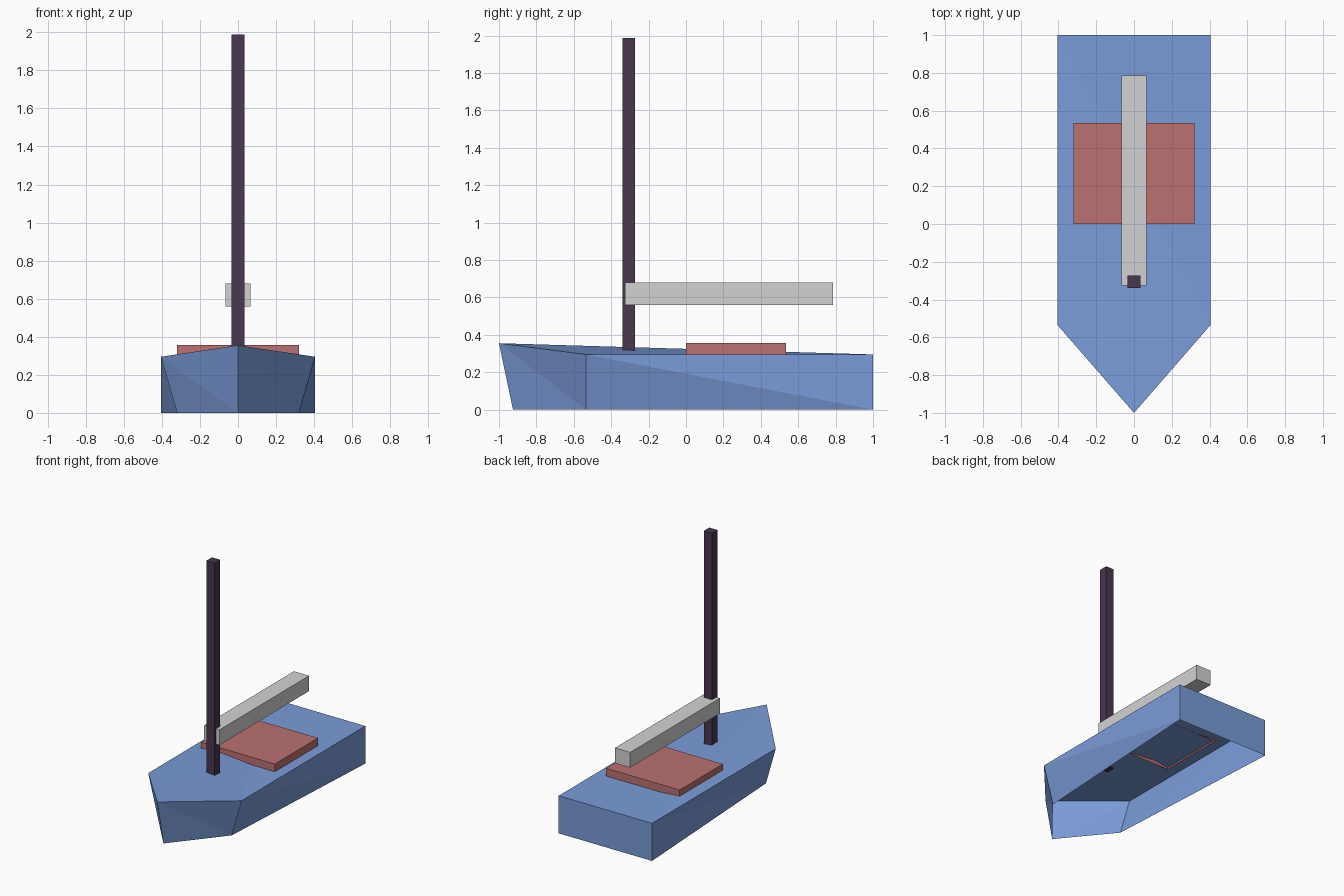
import bpy, bmesh

if "Cube" in bpy.data.objects:
    bpy.data.objects.remove(bpy.data.objects["Cube"], do_unlink=True)


def material(name, rgb):
    m = bpy.data.materials.new(name)
    m.use_nodes = True
    m.diffuse_color = (*rgb, 1)
    m.node_tree.nodes["Principled BSDF"].inputs["Base Color"].default_value = (*rgb, 1)
    return m


def add_object(name, bm, mat):
    mesh = bpy.data.meshes.new(name)
    bm.to_mesh(mesh)
    bm.free()
    mesh.materials.append(mat)
    obj = bpy.data.objects.new(name, mesh)
    bpy.context.collection.objects.link(obj)
    return obj


def box(name, mat, x, y, z, open_bottom=False):
    """Box spanning the given (min, max) ranges."""
    bm = bmesh.new()
    bmesh.ops.create_cube(bm, size=1)
    for v in bm.verts:
        v.co = [r[0] if c < 0 else r[1] for c, r in zip(v.co, (x, y, z))]
    bm.normal_update()
    if open_bottom:
        under = [f for f in bm.faces if f.normal.z < -0.9]
        bmesh.ops.delete(bm, geom=under, context="FACES_ONLY")
    return add_object(name, bm, mat)


blue = material("hull blue", (0.195, 0.33, 0.69))
red = material("cabin red", (0.49, 0.165, 0.16))
grey = material("boom grey", (0.65, 0.65, 0.65))
dark = material("mast dark purple", (0.068, 0.038, 0.078))

# Hull: flat facets around a pointed outline, open underneath
W, SIDE, BOW = 0.405, 0.295, 0.355
top_ring = [(-W, -0.535, SIDE), (0, -1, BOW), (W, -0.535, SIDE), (W, 1, SIDE), (-W, 1, SIDE)]
low_ring = [(-0.32, -0.535, 0), (0, -0.925, 0), (0.32, -0.535, 0), (W, 1, 0), (-W, 1, 0)]
bm = bmesh.new()
top = [bm.verts.new(p) for p in top_ring]
low = [bm.verts.new(p) for p in low_ring]
for i in range(5):
    j = (i + 1) % 5
    bm.faces.new((top[i], low[i], low[j]))
    bm.faces.new((top[i], low[j], top[j]))

# Deck: creased between the raised bow and the stern corners
knuckle_l, bow, knuckle_r, stern_r, stern_l = top
bm.faces.new((knuckle_l, bow, stern_l))
bm.faces.new((bow, knuckle_r, stern_l))
bm.faces.new((knuckle_r, stern_r, stern_l))
add_object("hull", bm, blue)

# Cabin roof, mast and boom
box("cabin", red, (-0.32, 0.32), (0, 0.535), (0.294, 0.356), open_bottom=True)
box("mast", dark, (-0.035, 0.035), (-0.34, -0.272), (0.314, 1.987))
box("boom", grey, (-0.066, 0.066), (-0.325, 0.787), (0.56, 0.68))
